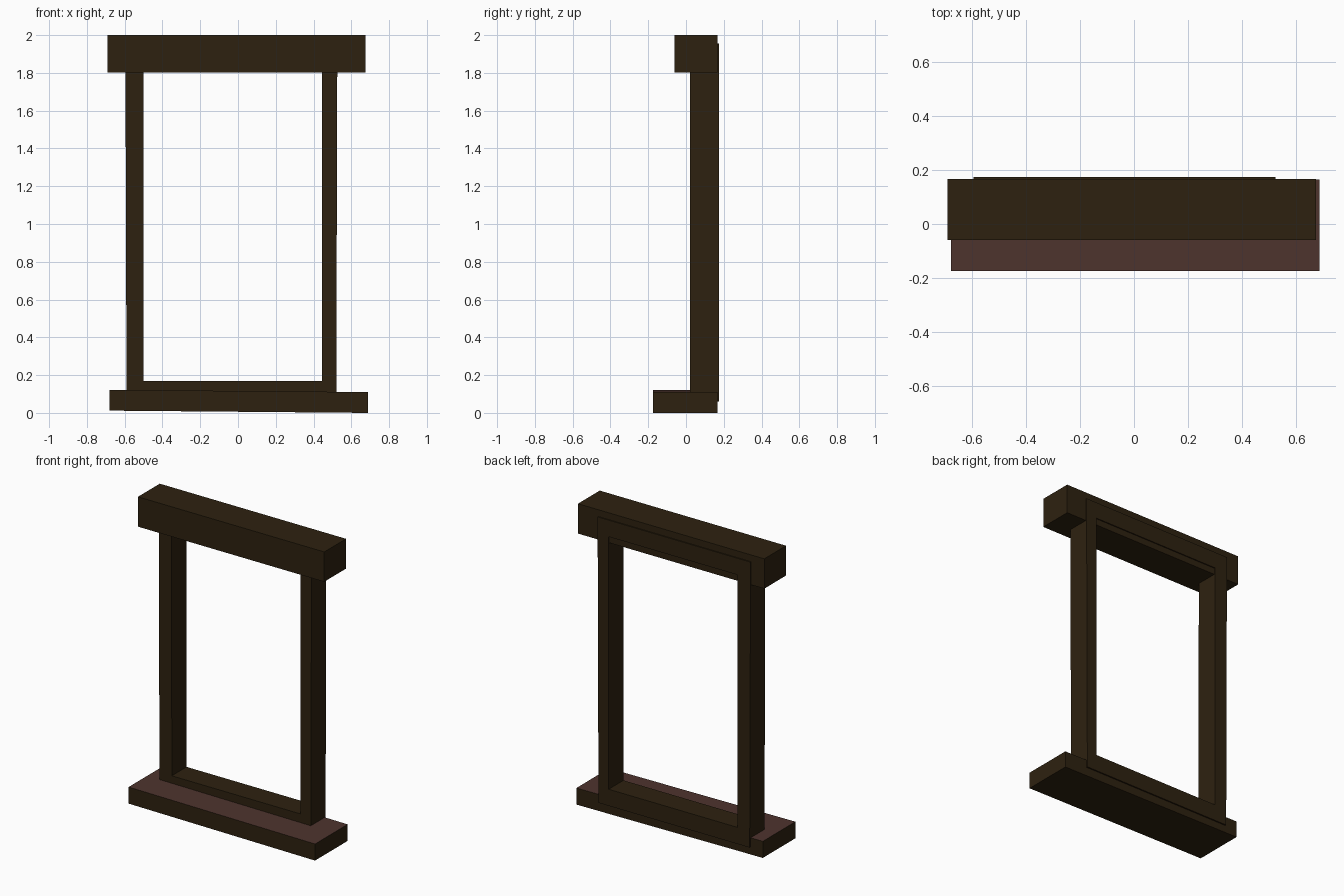
import bpy
import bmesh

cube = bpy.data.objects.get("Cube")
if cube:
    bpy.data.objects.remove(cube, do_unlink=True)


def make_material(name, rgb):
    mat = bpy.data.materials.new(name)
    mat.use_nodes = True
    color = (*rgb, 1)
    mat.diffuse_color = color
    mat.node_tree.nodes["Principled BSDF"].inputs["Base Color"].default_value = color
    return mat


dark_wood = make_material("dark wood", (0.027, 0.0155, 0.005))
red_brown = make_material("red brown", (0.076, 0.034, 0.027))


def finish(name, bm, materials):
    bmesh.ops.recalc_face_normals(bm, faces=bm.faces)
    mesh = bpy.data.meshes.new(name)
    bm.to_mesh(mesh)
    bm.free()
    for mat in materials:
        mesh.materials.append(mat)
    obj = bpy.data.objects.new(name, mesh)
    bpy.context.collection.objects.link(obj)
    return obj


def beam(name, low, high, tilt=0, top_material=None):
    """Box between two corners; its right end drops by tilt."""
    bm = bmesh.new()
    bmesh.ops.create_cube(bm, size=1)
    for v in bm.verts:
        right = v.co.x > 0
        v.co = [high[i] if v.co[i] > 0 else low[i] for i in range(3)]
        if right:
            v.co.z -= tilt
    bm.normal_update()
    materials = [dark_wood]
    if top_material:
        materials.append(top_material)
        for f in bm.faces:
            f.material_index = int(f.normal.z > 0.9)
    return finish(name, bm, materials)


def rectangle(left, right, bottom, top, lean):
    """Corner points in the xz plane, the upper side shifted outward by lean."""
    return [(left, bottom), (right, bottom), (right + lean, top), (left - lean, top)]


def ring_frame(name, outer, inner, front, back):
    """Rectangular frame with an open middle."""
    bm = bmesh.new()
    loops = [[bm.verts.new((x, y, z)) for x, z in points]
             for points, y in ((outer, front), (outer, back), (inner, back), (inner, front))]
    for a, b in zip(loops, loops[1:] + loops[:1]):
        for i in range(4):
            j = (i + 1) % 4
            bm.faces.new((a[i], a[j], b[j], b[i]))
    return finish(name, bm, [dark_wood])


# Surround of posts and rails
ring_frame("window_frame",
           rectangle(-0.59, 0.52, 0.06, 1.955, 0.006),
           rectangle(-0.5, 0.445, 0.17, 1.845, 0.001),
           0.02, 0.175)

# Overhanging beam on top
beam("lintel", (-0.692, -0.06, 1.802), (0.675, 0.168, 2.0))

# Projecting ledge with a red brown upper face
beam("sill", (-0.68, -0.175, 0.012), (0.688, 0.166, 0.122), tilt=0.012,
     top_material=red_brown)
